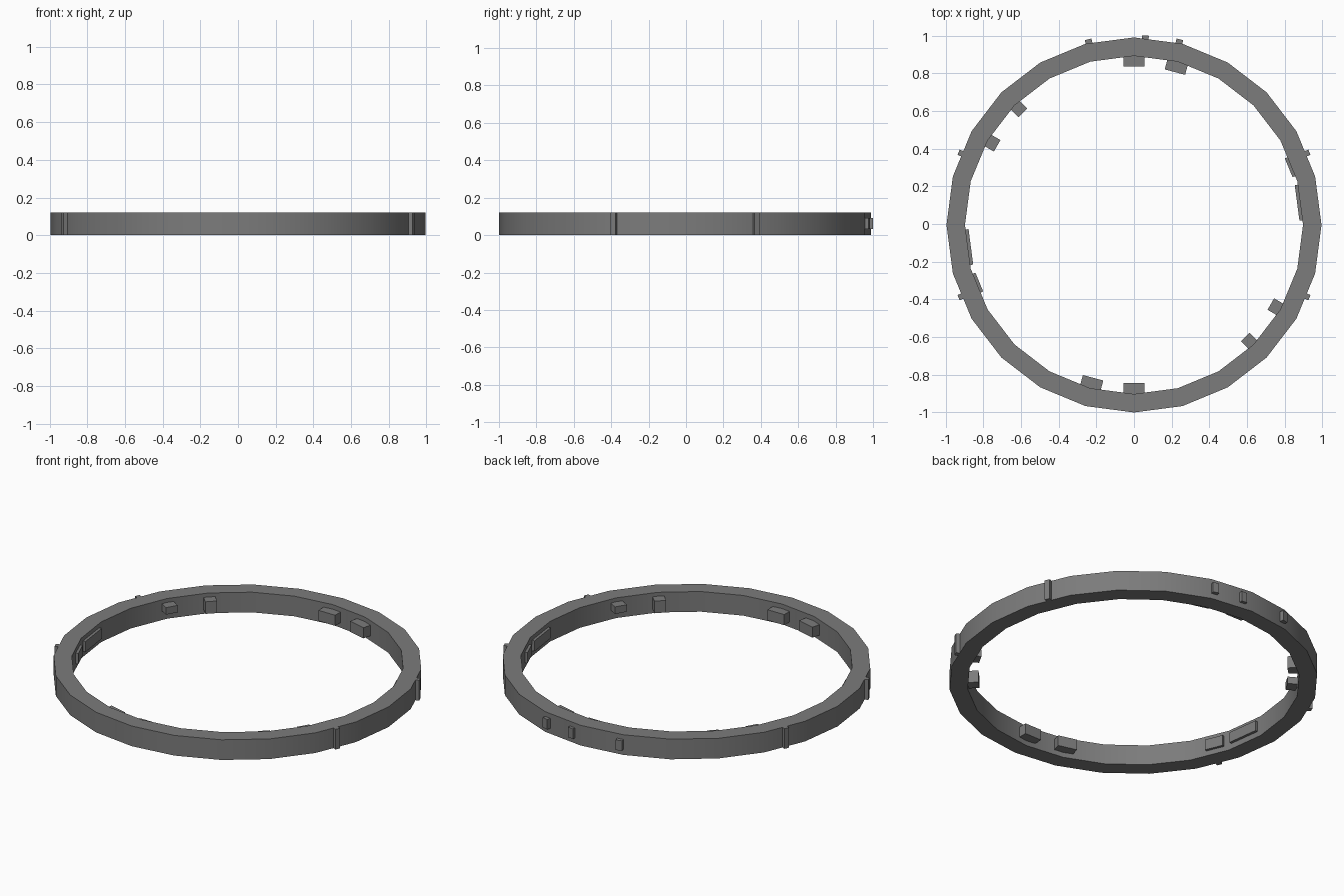
import bpy, bmesh, math
from mathutils import Matrix, Vector

if "Cube" in bpy.data.objects:
    bpy.data.objects.remove(bpy.data.objects["Cube"])

CY = -0.005          # ring centre in y
mat = bpy.data.materials.new("dark_grey")
mat.diffuse_color = (0.2, 0.2, 0.2, 1)
mat.use_nodes = True
mat.node_tree.nodes["Principled BSDF"].inputs["Base Color"].default_value = mat.diffuse_color


def finish(name, bm):
    bmesh.ops.recalc_face_normals(bm, faces=bm.faces)
    me = bpy.data.meshes.new(name)
    bm.to_mesh(me)
    bm.free()
    me.materials.append(mat)
    ob = bpy.data.objects.new(name, me)
    bpy.context.collection.objects.link(ob)
    return ob


# 24-sided band: square profile spun around z
def ring(name, r_in, r_out, h, n=24):
    bm = bmesh.new()
    loops = []
    for i in range(n):
        a = 2 * math.pi * i / n
        loops.append([bm.verts.new((r * math.cos(a), r * math.sin(a) + CY, z))
                      for r, z in ((r_in, 0), (r_out, 0), (r_out, h), (r_in, h))])
    for i in range(n):
        p, q = loops[i], loops[(i + 1) % n]
        for k in range(4):
            j = (k + 1) % 4
            bm.faces.new((p[k], q[k], q[j], p[j]))
    ob = finish(name, bm)
    bpy.context.view_layer.objects.active = ob
    ob.select_set(True)
    bpy.ops.object.shade_smooth_by_angle(angle=math.radians(30))
    return ob


# box with local x pointing along the given angle (degrees)
def block(name, x, y, angle, radial, width, z0, z1):
    bm = bmesh.new()
    m = (Matrix.Translation(Vector((x, y + CY, (z0 + z1) / 2)))
         @ Matrix.Rotation(math.radians(angle), 4, 'Z')
         @ Matrix.Diagonal((radial, width, z1 - z0, 1)))
    bmesh.ops.create_cube(bm, size=1, matrix=m)
    return finish(name, bm)


ring("ring_band", 0.897, 0.995, 0.12)

# inner blocks, repeated by half-turn symmetry
inner = [
    ("wide_block", 0.0, 0.87, 90, 0.06, 0.11, 0.03, 0.093),
    ("angled_block", 0.225, 0.84, 75, 0.06, 0.112, 0.03, 0.093),
    ("square_block", -0.612, 0.617, 135, 0.064, 0.064, 0.025, 0.097),
    ("small_block", -0.752, 0.435, 150, 0.06, 0.07, 0.055, 0.097),
    ("long_plate", 0.878, 0.118, 7.5, 0.025, 0.19, 0.033, 0.095),
    ("short_plate", 0.837, 0.31, 22.5, 0.035, 0.108, 0.03, 0.093),
]
for name, x, y, ang, rad, wid, z0, z1 in inner:
    for s, tag in ((1, "a"), (-1, "b")):
        block(f"{name}_{tag}", s * x, s * y, ang, rad, wid, z0, z1)

# full-height ribs on the outer sides
for sx in (1, -1):
    for sy in (1, -1):
        block("side_rib", sx * 0.917, sy * 0.38, sx * sy * 22.5, 0.03, 0.03, 0, 0.12)

# small outer studs at the back
for x, y, ang in ((-0.24, 0.97, 104), (0.06, 0.99, 86.5), (0.24, 0.97, 76)):
    block("back_stud", x, y, ang, 0.03, 0.036, 0.032, 0.092)
